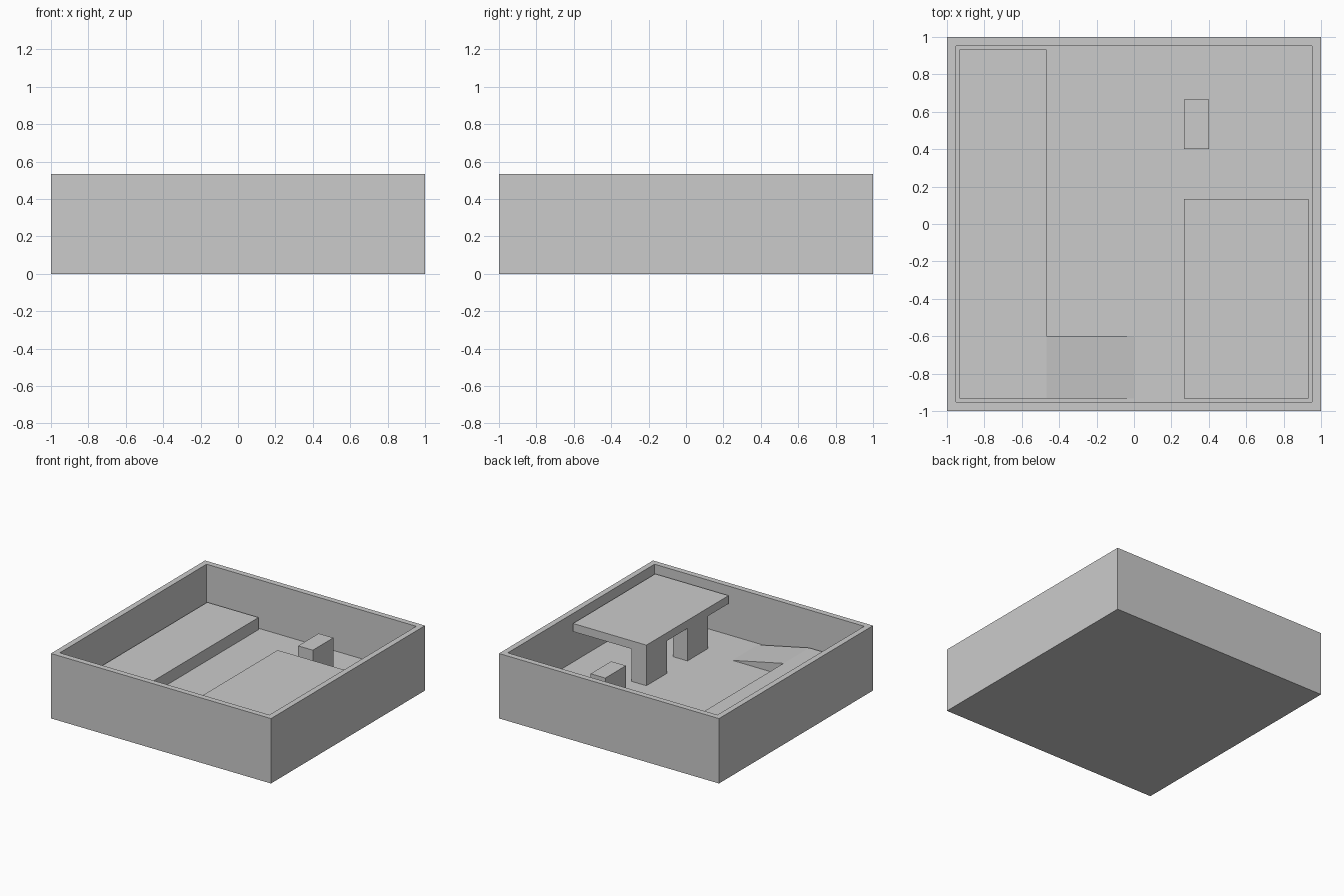
import bpy, bmesh

if "Cube" in bpy.data.objects:
    bpy.data.objects.remove(bpy.data.objects["Cube"])

U = 1 / 15            # modelling unit: one wall thickness
IN = 14 * U           # inner face of the walls
FLOOR = 2 * U
DECK = 3.5 * U        # raised side walkway
TABLE = 7 * U         # top of the raised slab
HEIGHT = 8 * U


def finish(name, bm):
    bmesh.ops.recalc_face_normals(bm, faces=bm.faces)
    mesh = bpy.data.meshes.new(name)
    bm.to_mesh(mesh)
    bm.free()
    obj = bpy.data.objects.new(name, mesh)
    bpy.context.collection.objects.link(obj)
    return obj


def prism(name, profile, y0, y1):
    """Extrude an x-z profile from y0 to y1."""
    bm = bmesh.new()
    face = bm.faces.new([bm.verts.new((x, y0, z)) for x, z in profile])
    ext = bmesh.ops.extrude_face_region(bm, geom=[face])
    verts = [g for g in ext["geom"] if isinstance(g, bmesh.types.BMVert)]
    bmesh.ops.translate(bm, verts=verts, vec=(0, y1 - y0, 0))
    return finish(name, bm)


def box(name, x0, x1, y0, y1, z0, z1):
    return prism(name, [(x0, z0), (x1, z0), (x1, z1), (x0, z1)], y0, y1)


# Open-topped room: inset the top of a block and sink it to floor level
bm = bmesh.new()
bmesh.ops.create_cube(bm, size=2)
for v in bm.verts:
    v.co.z = HEIGHT if v.co.z > 0 else 0
top = max(bm.faces, key=lambda f: f.calc_center_median().z)
bmesh.ops.inset_region(bm, faces=[top], thickness=U)
rim = list(top.verts)
sunk = bmesh.ops.extrude_discrete_faces(bm, faces=[top])["faces"][0]
bmesh.ops.translate(bm, verts=list(sunk.verts), vec=(0, 0, FLOOR - HEIGHT))
finish("walled_floor", bm)

# Raised walkway along the left wall, with a ramp at its front end
box("side_walkway", -IN, -7 * U, -IN, IN, FLOOR, DECK)
prism("ramp", [(-7 * U, FLOOR), (0, FLOOR), (-7 * U, DECK)], -IN, -9 * U)

# Raised corner slab against the front and right walls
box("corner_slab", 4 * U, IN, -IN, 2 * U, 6 * U, TABLE)

# Row of equal pillars: two carry the slab, the rear one stands free
for name, y in (("front_pillar", -10), ("middle_pillar", -2), ("rear_pillar", 6)):
    box(name, 4 * U, 6 * U, y * U, (y + 4) * U, FLOOR, 6 * U)
